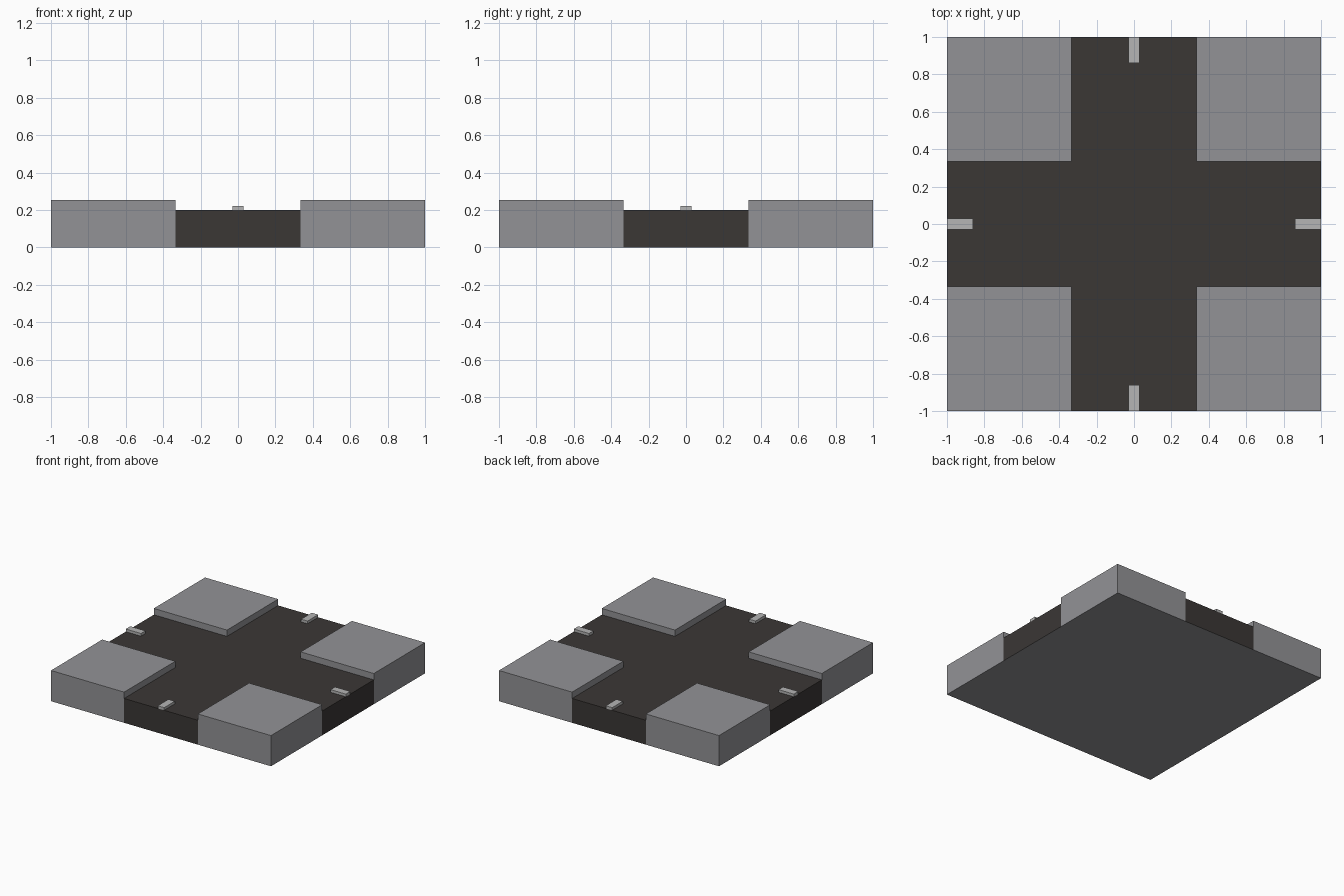
import bpy, bmesh

if "Cube" in bpy.data.objects:
    bpy.data.objects.remove(bpy.data.objects["Cube"])

ROAD = 0.335   # half width of the road
TOP = 0.20     # road surface height
KERB = 0.252   # pavement height


def material(name, rgb):
    m = bpy.data.materials.new(name)
    m.diffuse_color = (*rgb, 1)
    m.use_nodes = True
    m.node_tree.nodes["Principled BSDF"].inputs["Base Color"].default_value = m.diffuse_color
    return m


asphalt = material("asphalt", (0.043, 0.038, 0.036))
paint = material("road_paint", (0.46, 0.46, 0.46))
concrete = material("concrete", (0.29, 0.29, 0.305))


def prism(name, outline, z0, z1, mat, base_mat=None):
    """Extrude a flat outline upwards from z0 to z1."""
    bm = bmesh.new()
    face = bm.faces.new([bm.verts.new((x, y, z0)) for x, y in outline])
    top = bmesh.ops.extrude_face_region(bm, geom=[face], use_keep_orig=True)
    verts = [g for g in top["geom"] if isinstance(g, bmesh.types.BMVert)]
    bmesh.ops.translate(bm, verts=verts, vec=(0, 0, z1 - z0))
    bmesh.ops.recalc_face_normals(bm, faces=bm.faces)
    me = bpy.data.meshes.new(name)
    me.materials.append(mat)
    if base_mat:
        me.materials.append(base_mat)
        for f in bm.faces:
            f.material_index = int(f.normal.z < -0.5)
    bm.to_mesh(me)
    bm.free()
    ob = bpy.data.objects.new(name, me)
    bpy.context.collection.objects.link(ob)
    return ob


def rect(x0, x1, y0, y1):
    return [(x0, y0), (x1, y0), (x1, y1), (x0, y1)]


def turn(points, n):
    """Rotate an outline by n quarter turns."""
    for _ in range(n):
        points = [(-y, x) for x, y in points]
    return points


# Cross-shaped road with a concrete underside
arm = [(ROAD, ROAD), (ROAD, 1), (-ROAD, 1)]
cross = [p for n in range(4) for p in turn(arm, n)]
prism("crossroad", cross, 0, TOP, asphalt, concrete)

# Corner pavements and a centre-line dash at each road end
for n in range(4):
    prism(f"pavement_{n + 1}", turn(rect(ROAD, 1, ROAD, 1), n), 0, KERB, concrete)
    prism(f"lane_dash_{n + 1}", turn(rect(0.862, 1, -0.029, 0.029), n), TOP, 0.222, paint)
